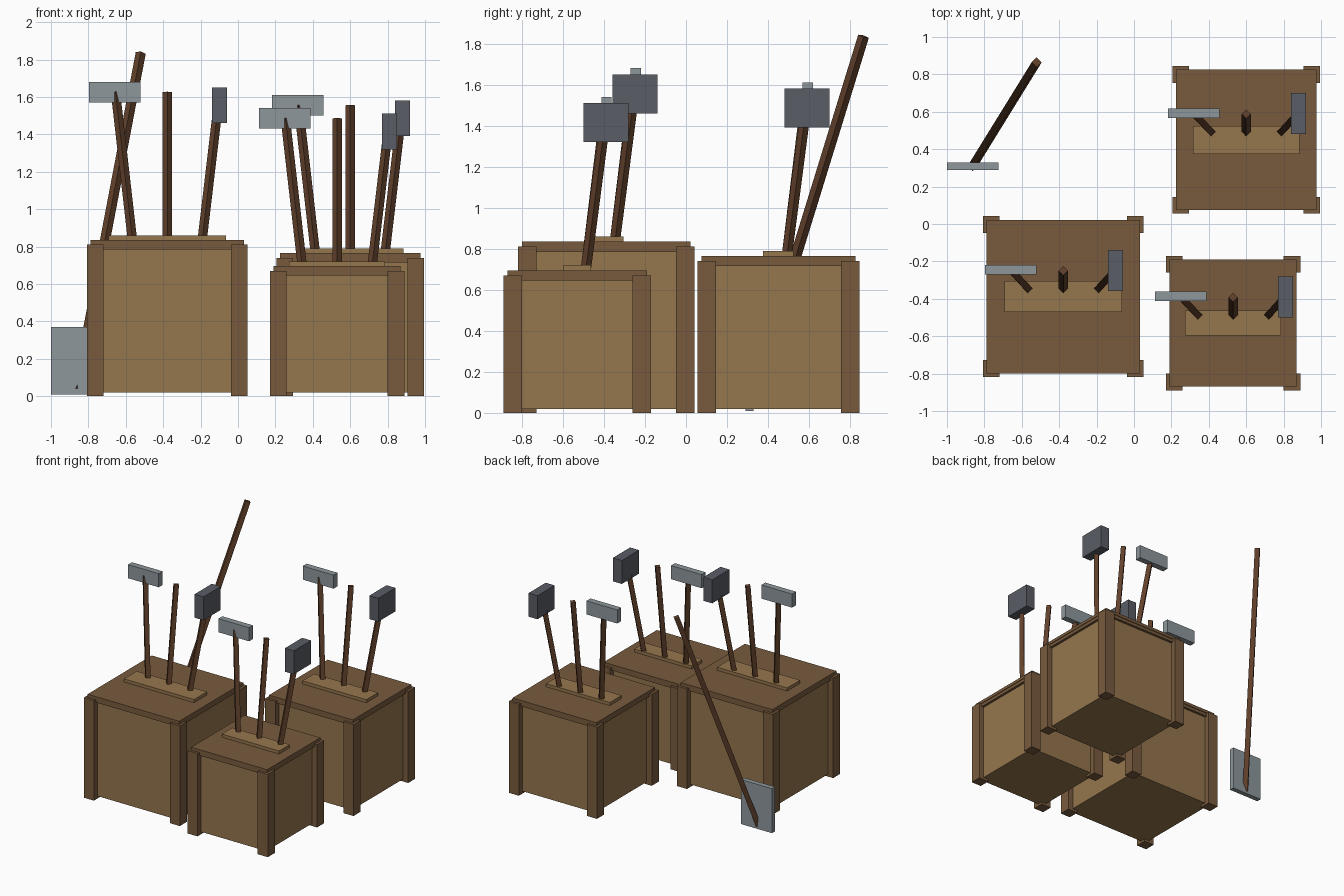
import bpy
from mathutils import Vector

if "Cube" in bpy.data.objects:
    bpy.data.objects.remove(bpy.data.objects["Cube"])


def material(name, rgb):
    m = bpy.data.materials.new(name)
    m.diffuse_color = (*rgb, 1)
    m.use_nodes = True
    m.node_tree.nodes["Principled BSDF"].inputs["Base Color"].default_value = m.diffuse_color
    return m


PANEL = material("panel_wood", (0.30, 0.18, 0.075))
FRAME = material("frame_wood", (0.19, 0.105, 0.047))
HANDLE = material("handle_wood", (0.12, 0.052, 0.024))
STEEL = material("steel", (0.27, 0.31, 0.33))
IRON = material("iron", (0.10, 0.11, 0.13))


def box(name, center, size, mat):
    bpy.ops.mesh.primitive_cube_add(size=1, location=center)
    o = bpy.context.object
    o.name = name
    o.data.transform(Vector((0, 0, 0)).to_track_quat('Z', 'Y').to_matrix().to_4x4().Identity(4))
    o.scale = size
    o.data.materials.append(mat)
    return o


def rod(name, start, end, radius, mat):
    # four-sided stick between two points
    a, b = Vector(start), Vector(end)
    bpy.ops.mesh.primitive_cylinder_add(vertices=4, radius=radius,
                                        depth=(b - a).length, location=(a + b) / 2)
    o = bpy.context.object
    o.name = name
    o.rotation_mode = 'QUATERNION'
    o.rotation_quaternion = Vector((0, 0, 1)).rotation_difference(b - a)
    o.data.materials.append(mat)
    return o


def crate(n, x, y, w, h):
    p = f"crate_{n}_"
    box(p + "body", (x, y, (h + 0.02) / 2), (w, w, h - 0.02), PANEL)
    # corner posts centred on the body's corners
    for sx in (-1, 1):
        for sy in (-1, 1):
            box(p + "post", (x + sx * w / 2, y + sy * w / 2, h / 2), (0.09, 0.09, h), FRAME)
    # rails under the lid
    for s in (-1, 1):
        box(p + "rail_x", (x, y + s * w / 2, h - 0.0125), (w, 0.04, 0.025), FRAME)
        box(p + "rail_y", (x + s * w / 2, y, h - 0.0125), (0.04, w, 0.025), FRAME)
    # lid and the plank that holds the tools
    box(p + "lid", (x, y, h + 0.0125), (w + 0.05, w + 0.05, 0.025), FRAME)
    box(p + "plank", (x, y, h + 0.0375), (w * 0.816, w * 0.214, 0.025), PANEL)
    # three leaning tools
    z = h + 0.05
    rod(p + "pick_handle", (x - 0.187, y + 0.042, z - 0.02), (x - 0.277, y + 0.138, z + 0.765), 0.025, HANDLE)
    rod(p + "bare_handle", (x, y + 0.042, z - 0.02), (x, y + 0.138, z + 0.765), 0.025, HANDLE)
    rod(p + "hammer_handle", (x + 0.187, y + 0.042, z - 0.02), (x + 0.272, y + 0.135, z + 0.695), 0.025, HANDLE)
    box(p + "pick_head", (x - 0.28, y + 0.143, z + 0.765), (0.275, 0.05, 0.11), STEEL)
    box(p + "hammer_head", (x + 0.28, y + 0.14, z + 0.695), (0.08, 0.22, 0.19), IRON)


def box(name, center, size, mat):
    bpy.ops.mesh.primitive_cube_add(size=1, location=center)
    o = bpy.context.object
    o.name = name
    o.scale = size
    o.data.materials.append(mat)
    return o


crate("large", -0.378, -0.388, 0.77, 0.81)
crate("medium", 0.60, 0.45, 0.70, 0.74)
crate("small", 0.53, -0.53, 0.63, 0.67)

# leaning shovel
box("shovel_blade", (-0.863, 0.31, 0.19), (0.275, 0.04, 0.36), STEEL)
rod("shovel_handle", (-0.863, 0.31, 0.035), (-0.52, 0.865, 1.835), 0.027, HANDLE)
